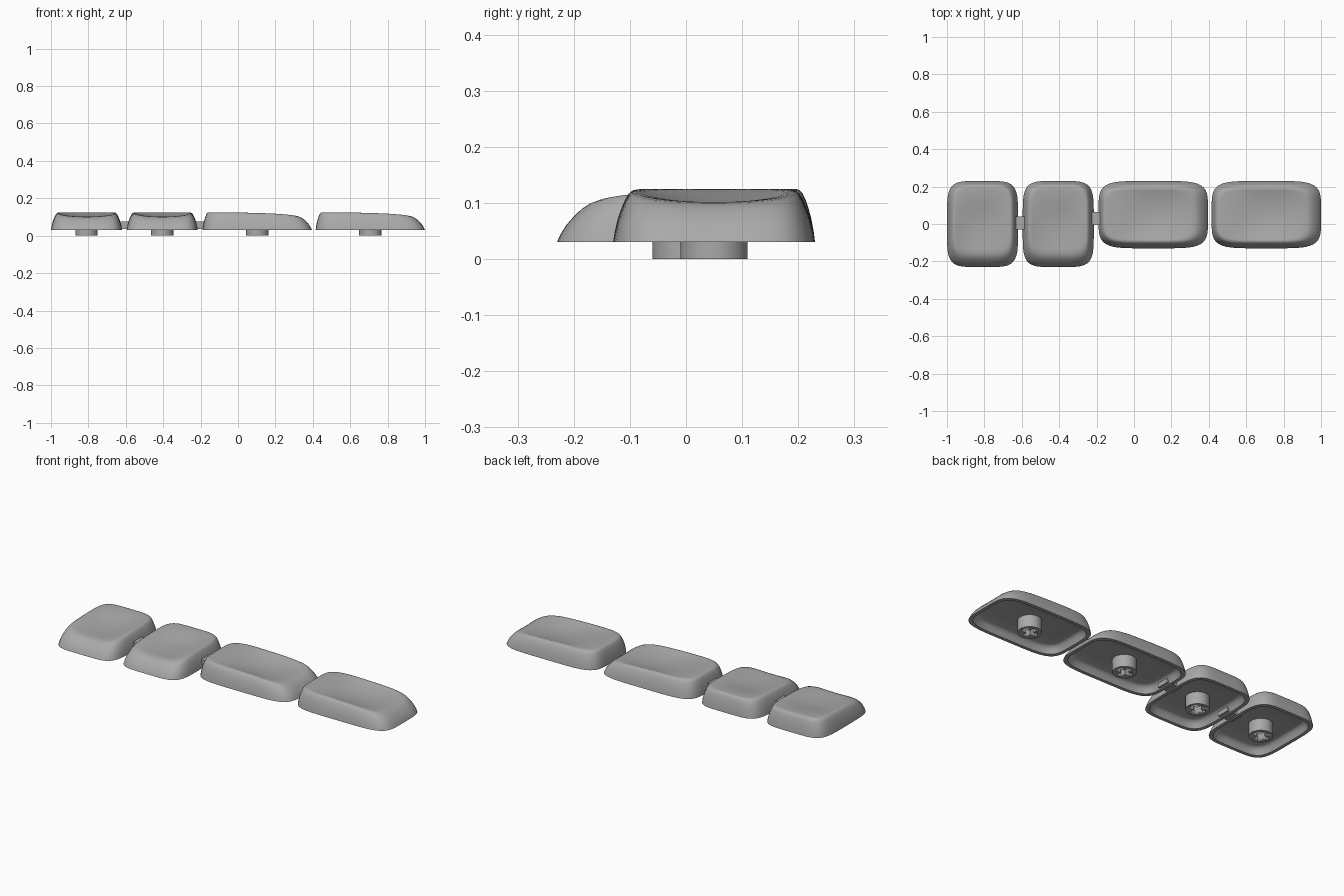
import bpy, bmesh, math
from mathutils import Vector

if "Cube" in bpy.data.objects:
    bpy.data.objects.remove(bpy.data.objects["Cube"], do_unlink=True)

grey = bpy.data.materials.new("plain grey")
grey.use_nodes = True
grey.diffuse_color = (0.4, 0.4, 0.4, 1)
grey.node_tree.nodes["Principled BSDF"].inputs["Base Color"].default_value = (0.4, 0.4, 0.4, 1)

SEGMENTS = 96
BASE = 0.03
CEILING = 0.067


def smooth(a, b, x):
    t = min(1, max(0, (x - a) / (b - a)))
    return t * t * (3 - 2 * t)


def add_object(name, bm, angle=40):
    bmesh.ops.recalc_face_normals(bm, faces=bm.faces)
    mesh = bpy.data.meshes.new(name)
    bm.to_mesh(mesh)
    bm.free()
    obj = bpy.data.objects.new(name, mesh)
    mesh.materials.append(grey)
    bpy.context.collection.objects.link(obj)
    bpy.ops.object.select_all(action="DESELECT")
    obj.select_set(True)
    bpy.context.view_layer.objects.active = obj
    bpy.ops.object.shade_smooth_by_angle(angle=math.radians(angle))
    return obj


def top_height(u, v, half_len, half_wid):
    """Crest falls towards the low end, with a scoop across the width."""
    s = (u + half_len) / (2 * half_len)
    crest = 0.125 - 0.022 * s ** 3
    depth = 0.021 * smooth(0.08, 0.5, s) * (1 - 0.7 * smooth(0.55, 1, s))
    across = min(1, abs(v) / (half_wid - 0.04))
    return crest - depth * (1 - across ** 2)


def outline(half_len, half_wid, inset, low=1, high=1, scale=1):
    """Rounded rectangle ring; the inset differs at the low and high ends."""
    u0, u1 = -half_len + inset * high, half_len - inset * low
    mid, a, b = (u0 + u1) / 2, (u1 - u0) / 2, half_wid - inset
    ring = []
    for i in range(SEGMENTS):
        t = 2 * math.pi * i / SEGMENTS
        c, s = math.cos(t), math.sin(t)
        r = scale / (abs(c) ** 5 + abs(s) ** 5) ** 0.2
        ring.append((mid + a * c * r, b * s * r))
    return ring


def keycap(name, centre, half_len, half_wid, turn):
    bm = bmesh.new()
    rings = []

    # Underside from the ceiling outwards, ending at the rim
    for scale in (0.1, 0.5, 1):
        rings.append([(u, v, CEILING) for u, v in outline(half_len, half_wid, 0.045, scale=scale)])
    for inset, z in ((0.036, 0.063), (0.027, 0.052), (0.018, BASE)):
        rings.append([(u, v, z) for u, v in outline(half_len, half_wid, inset)])

    # Rounded outer wall, then the scooped top
    wall = [(0, 0), (0.003, 0.2), (0.008, 0.43), (0.014, 0.62), (0.021, 0.8),
            (0.028, 0.92), (0.035, 0.98), (0.043, 1)]
    for inset, rise in wall:
        rings.append([(u, v, BASE + rise * (top_height(u, v, half_len, half_wid) - BASE))
                      for u, v in outline(half_len, half_wid, inset, 2, 0.8)])
    for k in range(15, 0, -1):
        rings.append([(u, v, top_height(u, v, half_len, half_wid))
                      for u, v in outline(half_len, half_wid, 0.043, 2, 0.8, k / 16)])

    loops = [[bm.verts.new(p) for p in ring] for ring in rings]
    for a, b in zip(loops, loops[1:]):
        for i in range(SEGMENTS):
            j = (i + 1) % SEGMENTS
            bm.faces.new((a[i], a[j], b[j], b[i]))
    bm.faces.new(loops[0])
    bm.faces.new(loops[-1])

    obj = add_object(name, bm)
    obj.location = (*centre, 0)
    obj.rotation_euler.z = turn


def box(name, centre, size):
    bm = bmesh.new()
    bmesh.ops.create_cube(bm, size=1)
    for v in bm.verts:
        v.co = Vector(a * b for a, b in zip(v.co, size)) + Vector(centre)
    return add_object(name, bm)


def stem(name, x, y):
    bm = bmesh.new()
    bmesh.ops.create_cone(bm, cap_ends=True, segments=48, radius1=0.06, radius2=0.06, depth=0.072)
    bmesh.ops.translate(bm, vec=(x, y, 0.036), verts=bm.verts)
    obj = add_object(name, bm)
    # Cross-shaped socket in the lower end
    for label, size in (("long", (0.085, 0.026, 0.1)), ("cross", (0.026, 0.085, 0.1))):
        cutter = box(f"{name}_{label}_cutter", (x, y, 0), size)
        cutter.hide_render = True
        cutter.hide_set(True)
        cut = obj.modifiers.new(label, "BOOLEAN")
        cut.operation = "DIFFERENCE"
        cut.solver = "EXACT"
        cut.object = cutter


# Two upright caps and two sideways caps
caps = [("first_tall", -0.81, 0, 0.23, 0.19, -90), ("second_tall", -0.405, 0, 0.23, 0.19, -90),
        ("first_wide", 0.103, 0.05, 0.2925, 0.18, 0), ("second_wide", 0.7075, 0.05, 0.2925, 0.18, 0)]
for name, x, y, half_len, half_wid, turn in caps:
    keycap(name + "_keycap", (x, y), half_len, half_wid, math.radians(turn))
    stem(name + "_stem", x, y)

# Small bridges between neighbouring caps
box("tall_bridge", (-0.6075, 0.005, 0.055), (0.09, 0.07, 0.04))
box("wide_bridge", (-0.2025, 0.03, 0.055), (0.09, 0.07, 0.04))
